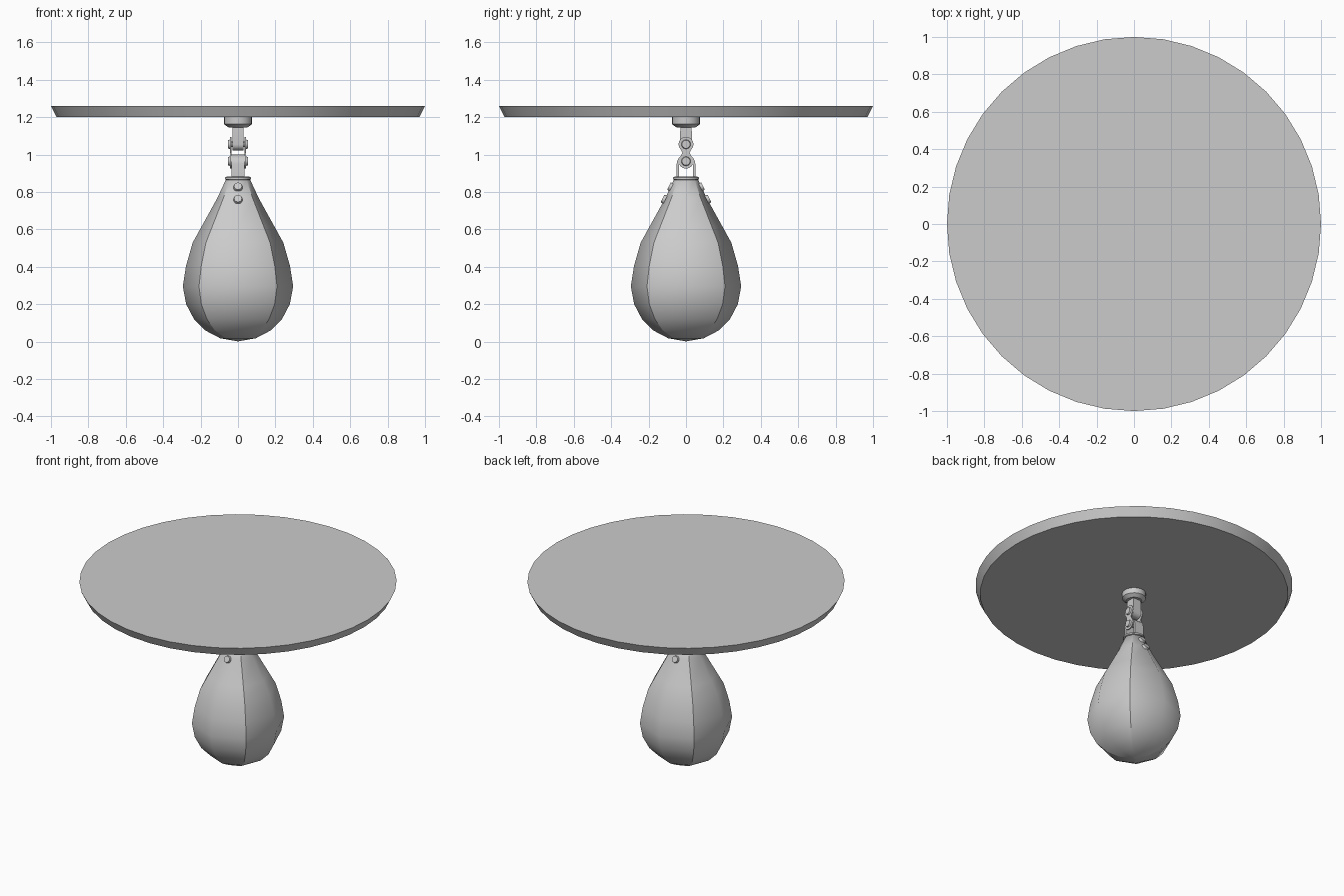
import bpy, bmesh, math
from mathutils import Vector

if "Cube" in bpy.data.objects:
    bpy.data.objects.remove(bpy.data.objects["Cube"])


def finish(name, bm, angle=None):
    bmesh.ops.remove_doubles(bm, verts=bm.verts, dist=1e-5)
    bmesh.ops.recalc_face_normals(bm, faces=bm.faces)
    me = bpy.data.meshes.new(name)
    bm.to_mesh(me)
    bm.free()
    ob = bpy.data.objects.new(name, me)
    bpy.context.collection.objects.link(ob)
    if angle:
        bpy.ops.object.select_all(action='DESELECT')
        ob.select_set(True)
        bpy.context.view_layer.objects.active = ob
        bpy.ops.object.shade_smooth_by_angle(angle=math.radians(angle))
    return ob


def lathe(name, profile, n, angle=30, seams=False):
    """Revolve (radius, z) points around z; closes ends with a cap or a pole."""
    bm = bmesh.new()
    rings = [[bm.verts.new((r * math.cos(math.tau * i / n), r * math.sin(math.tau * i / n), z))
              for i in range(n)] for r, z in profile]
    for a, b in zip(rings, rings[1:]):
        for i in range(n):
            j = (i + 1) % n
            bm.faces.new((a[i], a[j], b[j], b[i]))
    bm.faces.new(rings[0][::-1])
    bm.faces.new(rings[-1])
    if seams:
        for f in bm.faces:
            f.smooth = True
        for e in bm.edges:
            a, b = e.verts
            m = (a.co + b.co) / 2
            if abs(a.co.z - b.co.z) > 1e-3 and abs(abs(m.x) - abs(m.y)) < 1e-4:
                e.smooth = False
        return finish(name, bm)
    return finish(name, bm, angle)


def prism(name, pts, x0, x1, angle=35):
    """Extrude a (y, z) outline along x."""
    bm = bmesh.new()
    f = bm.faces.new([bm.verts.new((x0, y, z)) for y, z in pts])
    g = bmesh.ops.extrude_face_region(bm, geom=[f])
    bmesh.ops.translate(bm, verts=[v for v in g['geom'] if isinstance(v, bmesh.types.BMVert)],
                        vec=(x1 - x0, 0, 0))
    return finish(name, bm, angle)


def arc(r, z, a0, a1, n):
    return [(r * math.cos(math.radians(a0 + (a1 - a0) * i / n)),
             z + r * math.sin(math.radians(a0 + (a1 - a0) * i / n))) for i in range(n + 1)]


def disc(name, r, depth, loc, axis):
    bm = bmesh.new()
    bmesh.ops.create_cone(bm, cap_ends=True, segments=12, radius1=r, radius2=r * 0.85, depth=depth)
    ob = finish(name, bm, 35)
    ob.location = loc
    ob.rotation_euler = Vector(axis).to_track_quat('Z', 'Y').to_euler()


# Round rebound board and ceiling mount
lathe("rebound_board", [(0.97, 1.2), (1.0, 1.26)], 40)
lathe("swivel_mount", [(0.05, 1.145), (0.075, 1.163), (0.075, 1.2)], 20)

# Eight-sided bag with four sewn seams
lathe("bag", [(0.004, 0.002), (0.095, 0.018), (0.175, 0.06), (0.235, 0.12), (0.277, 0.2),
              (0.295, 0.295), (0.278, 0.405), (0.242, 0.53), (0.195, 0.615), (0.112, 0.765),
              (0.063, 0.87)], 8, seams=True)
lathe("bag_collar", [(0.06, 0.863), (0.07, 0.868), (0.07, 0.878), (0.06, 0.883)], 16)

# Bag loop, an arched strap
outer, inner = arc(0.05, 0.95, 0, 180, 10), arc(0.037, 0.95, 180, 0, 10)
prism("bag_loop", [(0.05, 0.87)] + outer + [(-0.05, 0.87), (-0.037, 0.87)] + inner
      + [(0.037, 0.87)], -0.035, 0.035)

# Swivel hanger tongue
prism("swivel_tongue", [(0.03, 1.15), (-0.03, 1.15)] + arc(0.033, 1.055, 180, 360, 10),
      -0.03, 0.03)

# Paired link plates and pins
link = arc(0.04, 1.055, -45, 225, 12) + [(-0.02, 1.01)] + arc(0.04, 0.965, 135, 405, 12) + [(0.02, 1.01)]
for s, side in ((-1, "left"), (1, "right")):
    prism("link_plate_" + side, link, s * 0.036, s * 0.043)
    for z, part in ((1.055, "upper"), (0.965, "lower")):
        disc(f"{part}_pin_head_{side}", 0.026, 0.014, (s * 0.047, 0, z), (s, 0, 0))
for z, part in ((1.055, "upper"), (0.965, "lower")):
    prism(part + "_pin", arc(0.014, z, 0, 330, 11), -0.045, 0.045)

# Rivets on the front and back of the neck
for s, side in ((-1, "front"), (1, "back")):
    for y, z, part in ((0.084, 0.828, "upper"), (0.118, 0.762, "lower")):
        disc(f"{part}_rivet_{side}", 0.025, 0.016, (0, s * y, z), (0, s * 0.9, 0.45))
